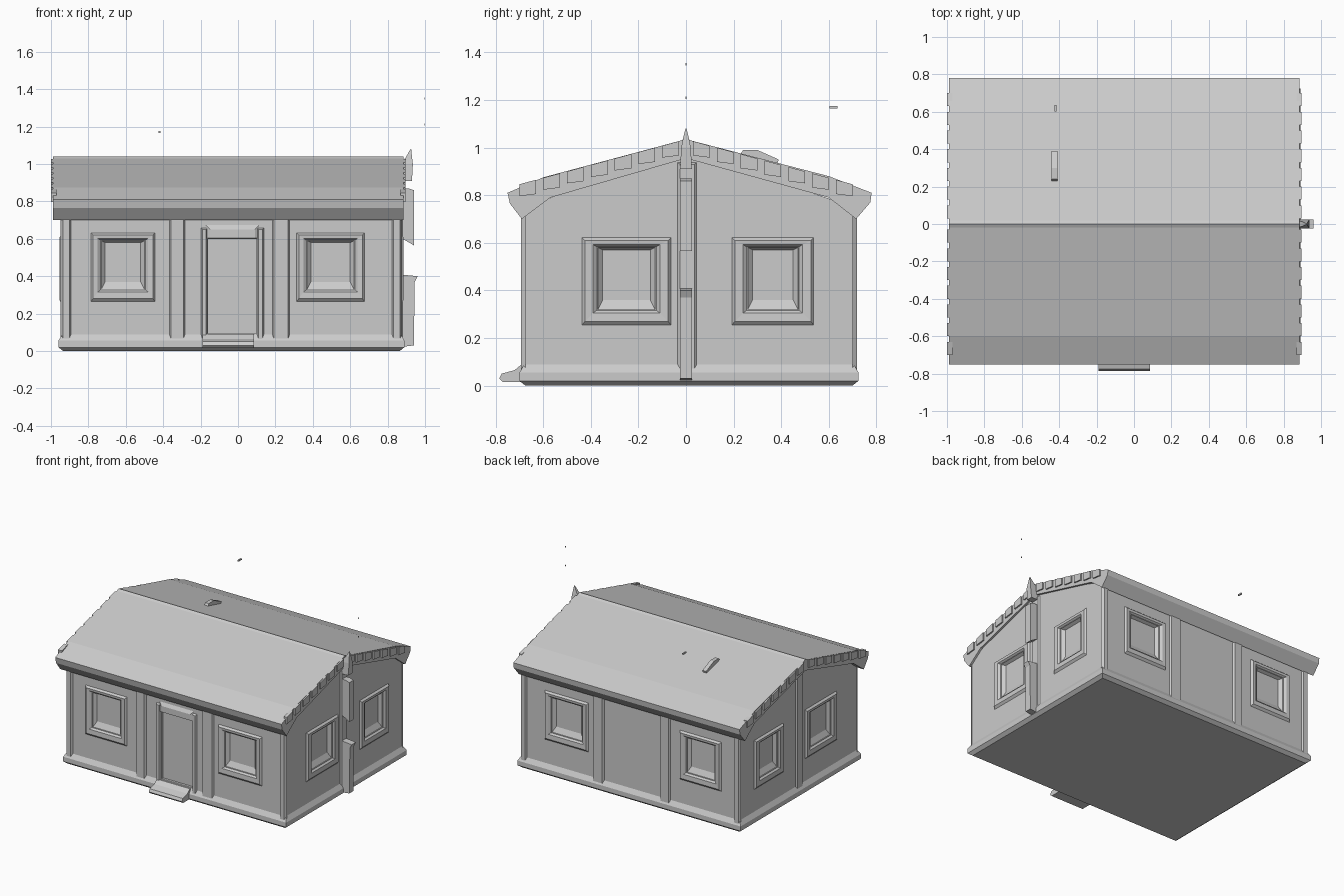
import bpy, bmesh
from mathutils import Vector

if "Cube" in bpy.data.objects:
    bpy.data.objects.remove(bpy.data.objects["Cube"])

X0, X1, Y0, Y1 = -0.94, 0.87, -0.68, 0.705   # wall planes


def make(name, verts, faces):
    bm = bmesh.new()
    vs = [bm.verts.new(v) for v in verts]
    for f in faces:
        bm.faces.new([vs[i] for i in f])
    bmesh.ops.recalc_face_normals(bm, faces=bm.faces)
    me = bpy.data.meshes.new(name)
    bm.to_mesh(me)
    bm.free()
    ob = bpy.data.objects.new(name, me)
    bpy.context.collection.objects.link(ob)
    return ob


def loft(name, rings, caps=(True, True)):
    n = len(rings[0])
    verts = [v for r in rings for v in r]
    faces = [(k*n+i, k*n+(i+1) % n, (k+1)*n+(i+1) % n, (k+1)*n+i)
             for k in range(len(rings)-1) for i in range(n)]
    if caps[0]:
        faces.append(tuple(range(n)))
    if caps[1]:
        faces.append(tuple(range((len(rings)-1)*n, len(rings)*n)))
    return make(name, verts, faces)


def prism_x(name, prof, a, b):
    return loft(name, [[(x, y, z) for y, z in prof] for x in (a, b)])


def prism_y(name, prof, a, b):
    return loft(name, [[(x, y, z) for x, z in prof] for y in (a, b)])


def rect(a, b, c, d):
    return [(a, c), (b, c), (b, d), (a, d)]


def on(side, u, z, d):
    # wall coordinates: u along the wall, d outward from it
    return {'front': (u, Y0-d, z), 'back': (u, Y1+d, z),
            'right': (X1+d, u, z), 'left': (X0-d, u, z)}[side]


def relief(name, side, steps, caps=(True, True)):
    # nested rectangles (u0, u1, z0, z1, depth) joined in a loft
    return loft(name, [[on(side, u, z, d) for u, z in rect(a, b, c, e)]
                       for a, b, c, e, d in steps], caps)


# Solid gabled body
body = prism_x("wall_body", [(Y0, 0.01), (Y1, 0.01), (Y1, 0.75), (0.0, 0.99), (Y0, 0.75)], X0, X1)


def cut(side, a, b, c, e, depth):
    cutter = relief("opening_cutter", side, [(a, b, c, e, -depth), (a, b, c, e, 0.06)])
    cutter.hide_render = True
    cutter.hide_viewport = True
    cutter.display_type = 'WIRE'
    m = body.modifiers.new("opening", 'BOOLEAN')
    m.operation = 'DIFFERENCE'
    m.solver = 'EXACT'
    m.object = cutter


# Windows with sloping surrounds and a wider sloping sill
def window(side, a, b, c, e, m):
    cut(side, a, b, c, e, 0.03)
    relief(side + "_window_frame", side, [
        (a-m, b+m, c-0.07, e+0.045, -0.004),
        (a-m+0.015, b+m-0.015, c-0.05, e+0.03, 0.014),
        (a-0.02, b+0.02, c-0.015, e+0.012, 0.012),
        (a, b, c, e, -0.004)], (False, False))
    relief(side + "_window_pane", side, [
        (a, b, c, e, -0.006), (a+0.02, b-0.02, c+0.04, e-0.01, -0.026)], (False, True))


for side in ('front', 'back'):
    window(side, -0.73, -0.50, 0.33, 0.59, 0.06)
    window(side, 0.37, 0.62, 0.33, 0.59, 0.06)
for side in ('right', 'left'):
    window(side, -0.37, -0.13, 0.32, 0.58, 0.07)
    window(side, 0.26, 0.47, 0.32, 0.58, 0.07)

# Pilasters and corner posts
for side in ('front', 'back'):
    for a, b in ((-0.37, -0.28), (0.18, 0.28), (X0-0.008, X0+0.05), (X1-0.05, X1+0.008)):
        relief(side + "_pilaster", side, [(a, b, 0.04, 0.76, -0.005),
                                          (a+0.012, b-0.012, 0.05, 0.75, 0.013)])
for side in ('right', 'left'):
    relief(side + "_pilaster", side, [(-0.04, 0.05, 0.04, 0.94, -0.005),
                                      (-0.025, 0.035, 0.05, 0.93, 0.01)])

# Front door: shallow recess, casing, lintel and step
cut('front', -0.16, 0.10, 0.09, 0.60, 0.022)
for a, b in ((-0.20, -0.16), (0.10, 0.14)):
    relief("door_casing", 'front', [(a, b, 0.06, 0.66, -0.004), (a+0.01, b-0.01, 0.06, 0.65, 0.014)])
relief("door_lintel", 'front', [(-0.18, 0.12, 0.60, 0.68, -0.004), (-0.15, 0.09, 0.605, 0.65, 0.014)])
prism_x("door_step", [(-0.66, 0.015), (-0.77, 0.015), (-0.785, 0.03), (-0.775, 0.05),
                      (-0.72, 0.065), (-0.69, 0.09), (-0.66, 0.09)], -0.19, 0.085)


# Plinth with a chamfered top and a slightly tucked-in foot
def level(g, z):
    return [(x, y, z) for x, y in rect(X0-g, X1+g, Y0-g, Y1+g)]


loft("plinth", [level(-0.005, 0.0), level(0.02, 0.02), level(0.02, 0.055), level(-0.004, 0.095)])

# Roof slab with flared eaves
prism_x("roof", [(-0.69, 0.70), (-0.74, 0.765), (-0.75, 0.81), (-0.60, 0.875), (-0.02, 1.03),
                 (0.0, 1.04), (0.02, 1.03), (0.60, 0.88), (0.78, 0.81), (0.775, 0.77),
                 (0.715, 0.70), (0.60, 0.79), (0.0, 0.955), (-0.57, 0.79)], -0.99, 0.885)

# Uneven tile ends along both gable edges
for s, reach in ((-1, 0.74), (1, 0.775)):
    for i in range(7):
        ya, yb = s*(0.03+i*0.1), s*(0.10+i*0.1)
        za, zb = (1.035-abs(v)*0.27 for v in (ya, yb))
        prof = [(ya, za), (yb, zb), (yb, zb-0.05), (ya, za-0.06)]
        prism_x("tile_end_left", prof, -1.0, -0.97)
        prism_x("tile_end_right", prof, 0.87, 0.895)

# Broken downpipe on the right gable, ending in a spike
prism_y("pipe_lower", [(0.86, 0.02), (0.94, 0.03), (0.945, 0.37), (0.96, 0.40), (0.86, 0.41)], -0.025, 0.025)
prism_y("pipe_middle", [(0.88, 0.60), (0.94, 0.565), (0.94, 0.86), (0.91, 0.87), (0.88, 0.87)], -0.025, 0.025)
loft("pipe_spike", [[(x, y, z) for x, y in rect(a, b, -w, w)] for a, b, w, z in
                    ((0.87, 0.93, 0.025, 0.91), (0.87, 0.935, 0.02, 1.0),
                     (0.90, 0.93, 0.012, 1.04), (0.922, 0.926, 0.002, 1.08))])

# Chimney remnant on the roof and stray chips
prism_x("chimney_stub", [(0.22, 0.96), (0.24, 0.99), (0.30, 0.99), (0.39, 0.95), (0.38, 0.92)], -0.44, -0.41)


def chip(name, c, s):
    bpy.ops.mesh.primitive_cube_add(size=1, location=c)
    bpy.context.object.name = name
    bpy.context.object.scale = s


chip("chip_back", (-0.42, 0.62, 1.17), (0.01, 0.035, 0.01))
for z in (1.21, 1.35):
    chip("chip_right", (0.998, 0, z), (0.004, 0.004, 0.01))
